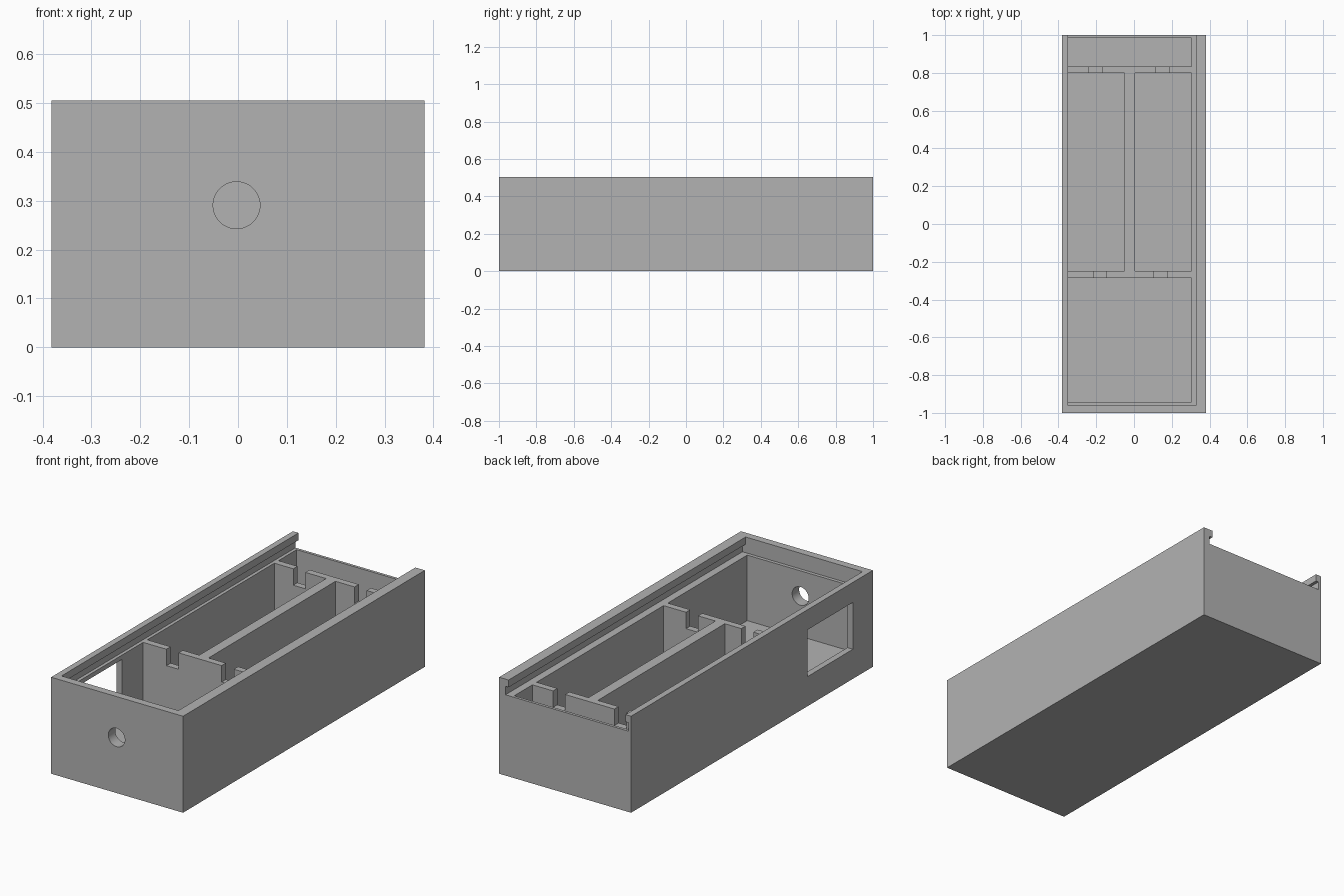
import bpy
import math
from mathutils import Matrix

cube = bpy.data.objects.get("Cube")
if cube:
    bpy.data.objects.remove(cube, do_unlink=True)

# Main dimensions
HALF_X, HEIGHT = 0.382, 0.505
FLOOR, LEDGE, LIP = 0.08, 0.423, 0.467
LEFT, RIGHT = -0.35, 0.305          # cavity walls
MID = (LEFT + RIGHT) / 2

gray = bpy.data.materials.new("plain_gray")
gray.use_nodes = True
gray.diffuse_color = (0.45, 0.45, 0.45, 1)
gray.node_tree.nodes["Principled BSDF"].inputs["Base Color"].default_value = (0.45, 0.45, 0.45, 1)


def prism(name, profile, y0, y1):
    """Extrude an x-z profile from y0 to y1."""
    n = len(profile)
    verts = [(x, y, z) for y in (y0, y1) for x, z in profile]
    faces = [tuple(range(n)), tuple(reversed(range(n, 2 * n)))]
    faces += [(i, i + n, (i + 1) % n + n, (i + 1) % n) for i in range(n)]
    mesh = bpy.data.meshes.new(name)
    mesh.from_pydata(verts, [], faces)
    mesh.materials.append(gray)
    obj = bpy.data.objects.new(name, mesh)
    bpy.context.collection.objects.link(obj)
    # Consistent outward normals
    bpy.context.view_layer.objects.active = obj
    bpy.ops.object.select_all(action='DESELECT')
    obj.select_set(True)
    bpy.ops.object.mode_set(mode='EDIT')
    bpy.ops.mesh.select_all(action='SELECT')
    bpy.ops.mesh.normals_make_consistent(inside=False)
    bpy.ops.object.mode_set(mode='OBJECT')
    return obj


def box(name, x0, x1, y0, y1, z0, z1):
    return prism(name, [(x0, z0), (x1, z0), (x1, z1), (x0, z1)], y0, y1)


def cut(target, cutter):
    """Subtract the cutter from the target and discard it."""
    mod = target.modifiers.new("cut", 'BOOLEAN')
    mod.operation = 'DIFFERENCE'
    mod.solver = 'EXACT'
    mod.object = cutter
    bpy.context.view_layer.objects.active = target
    bpy.ops.object.modifier_apply(modifier=mod.name)
    bpy.data.objects.remove(cutter, do_unlink=True)


# Outer shell
shell = box("shell", -HALF_X, HALF_X, -1, 1, 0, HEIGHT)

# Slot for the sliding lid, open at the back, with overhanging side lips
slot = [(-0.367, LEDGE), (0.345, LEDGE), (0.345, LIP), (0.327, LIP),
        (0.327, 0.6), (LEFT, 0.6), (LEFT, LIP), (-0.367, LIP)]
cut(shell, prism("slot_cutter", slot, -0.96, 1.1))

# Inner cavity
cut(shell, box("cavity_cutter", LEFT, RIGHT, -0.942, 0.985, FLOOR, 0.45))

# Window in the -x wall
cut(shell, box("window_cutter", -0.5, -0.3, -0.835, -0.46, 0.155, 0.40))

# Round hole in the front wall
ring = [(-0.003 + 0.048 * math.cos(a), 0.291 + 0.048 * math.sin(a))
        for a in (math.tau * i / 48 for i in range(48))]
cut(shell, prism("hole_cutter", ring, -1.1, -0.9))

# Cross partitions with two cable notches each
for name, y0, y1, notches in (("front_partition", -0.285, -0.25, (-0.215, 0.105)),
                              ("back_partition", 0.80, 0.835, (-0.24, 0.115))):
    wall = box(name, LEFT, RIGHT, y0, y1, FLOOR, LEDGE)
    for x in notches:
        cut(wall, box("notch_cutter", x, x + 0.07, y0 - 0.1, y1 + 0.1, 0.337, 0.6))

# Long divider between the two partitions
box("center_divider", MID - 0.027, MID + 0.027, -0.25, 0.80, FLOOR, LEDGE)

# Smooth the round hole only, keeping the box edges sharp
bpy.ops.object.select_all(action='DESELECT')
shell.select_set(True)
bpy.context.view_layer.objects.active = shell
bpy.ops.object.shade_smooth_by_angle(angle=math.radians(30))
